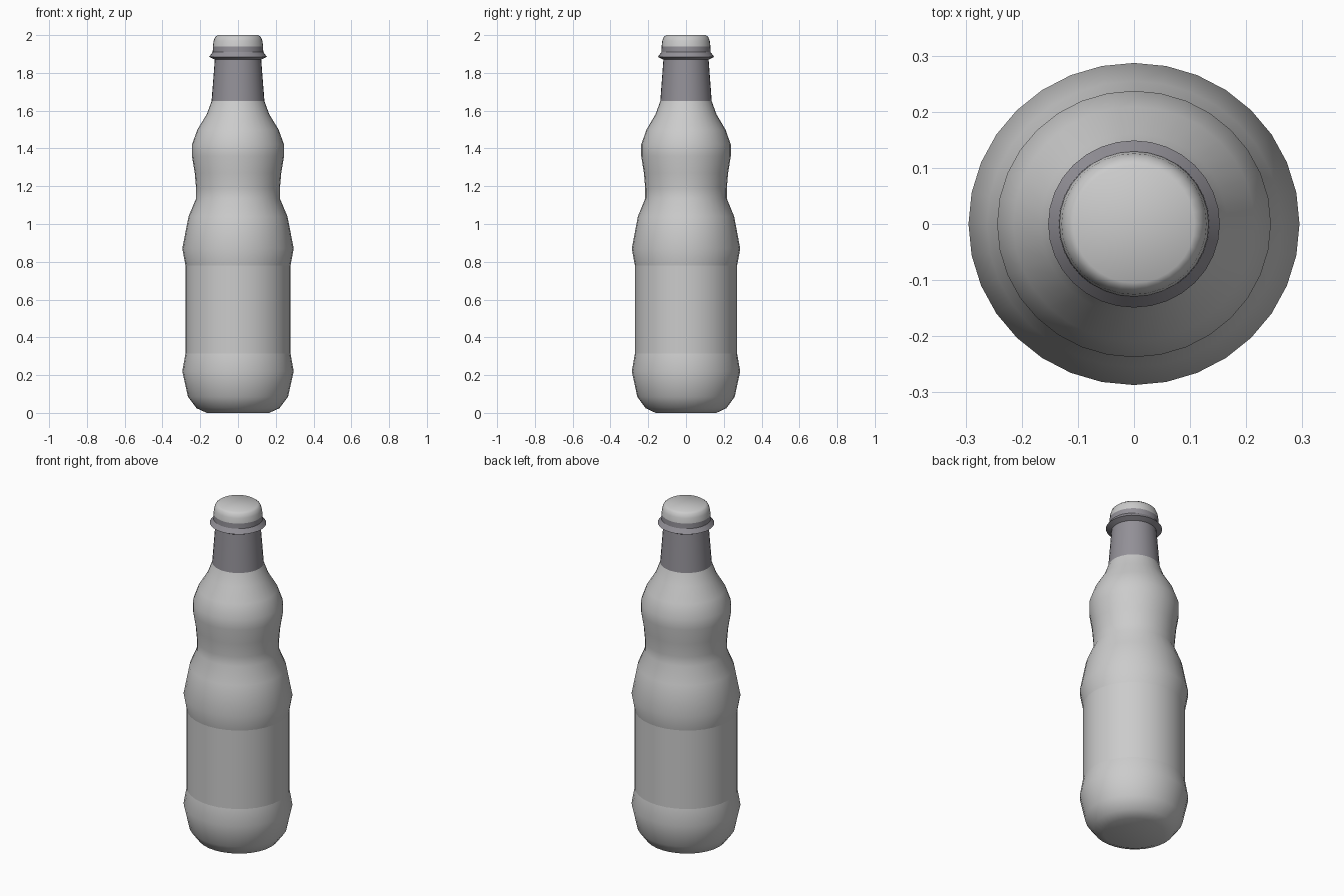
import bpy, math

old = bpy.data.objects.get("Cube")
if old:
    bpy.data.objects.remove(old, do_unlink=True)

SIDES = 32
DEPTH = 0.973  # the bottle is slightly narrower in depth than in width


def material(name, colour):
    mat = bpy.data.materials.new(name)
    mat.use_nodes = True
    mat.diffuse_color = colour
    mat.node_tree.nodes["Principled BSDF"].inputs["Base Color"].default_value = colour
    return mat


def lathe(name, profile, mat, cap_bottom=False, cap_top=False, angle=40):
    """Turn a (radius, height) profile, listed from bottom to top, about z."""
    verts, faces = [], []
    for r, z in profile:
        for i in range(SIDES):
            a = math.tau * i / SIDES
            verts.append((r * math.cos(a), r * DEPTH * math.sin(a), z))
    for k in range(len(profile) - 1):
        for i in range(SIDES):
            j = (i + 1) % SIDES
            low, high = k * SIDES, (k + 1) * SIDES
            faces.append((low + i, low + j, high + j, high + i))
    if cap_bottom:
        faces.append(tuple(reversed(range(SIDES))))
    if cap_top:
        faces.append(tuple(range(len(verts) - SIDES, len(verts))))
    mesh = bpy.data.meshes.new(name)
    mesh.from_pydata(verts, [], faces)
    mesh.materials.append(mat)
    obj = bpy.data.objects.new(name, mesh)
    bpy.context.collection.objects.link(obj)
    bpy.ops.object.select_all(action="DESELECT")
    obj.select_set(True)
    bpy.context.view_layer.objects.active = obj
    bpy.ops.object.shade_smooth_by_angle(angle=math.radians(angle))
    return obj


light_grey = material("light grey", (0.6, 0.6, 0.6, 1))
neck_grey = material("bluish grey", (0.29, 0.28, 0.31, 1))

# Rounded foot
lathe("base", [(0.165, 0), (0.22, 0.025), (0.265, 0.085), (0.295, 0.22), (0.278, 0.315)],
      light_grey, cap_bottom=True, angle=50)

# Straight label panel
lathe("label_panel", [(0.278, 0.315), (0.278, 0.78)], light_grey)

# Waisted upper body and shoulder
lathe("upper_body", [(0.278, 0.78), (0.295, 0.87), (0.262, 1.04), (0.222, 1.135),
                     (0.222, 1.19), (0.229, 1.27), (0.244, 1.36), (0.244, 1.42),
                     (0.215, 1.5), (0.166, 1.58), (0.14, 1.65)], light_grey)

# Tapered neck sleeve
lathe("neck", [(0.14, 1.65), (0.123, 1.87)], neck_grey)

# Flared collar and the band above it
lathe("collar", [(0.123, 1.87), (0.153, 1.885), (0.134, 1.91)], neck_grey, angle=30)
lathe("cap_band", [(0.134, 1.91), (0.133, 1.94)], neck_grey)

# Rounded cap
lathe("cap", [(0.133, 1.94), (0.129, 1.97), (0.121, 1.99), (0.108, 2.0)],
      light_grey, cap_top=True, angle=40)
